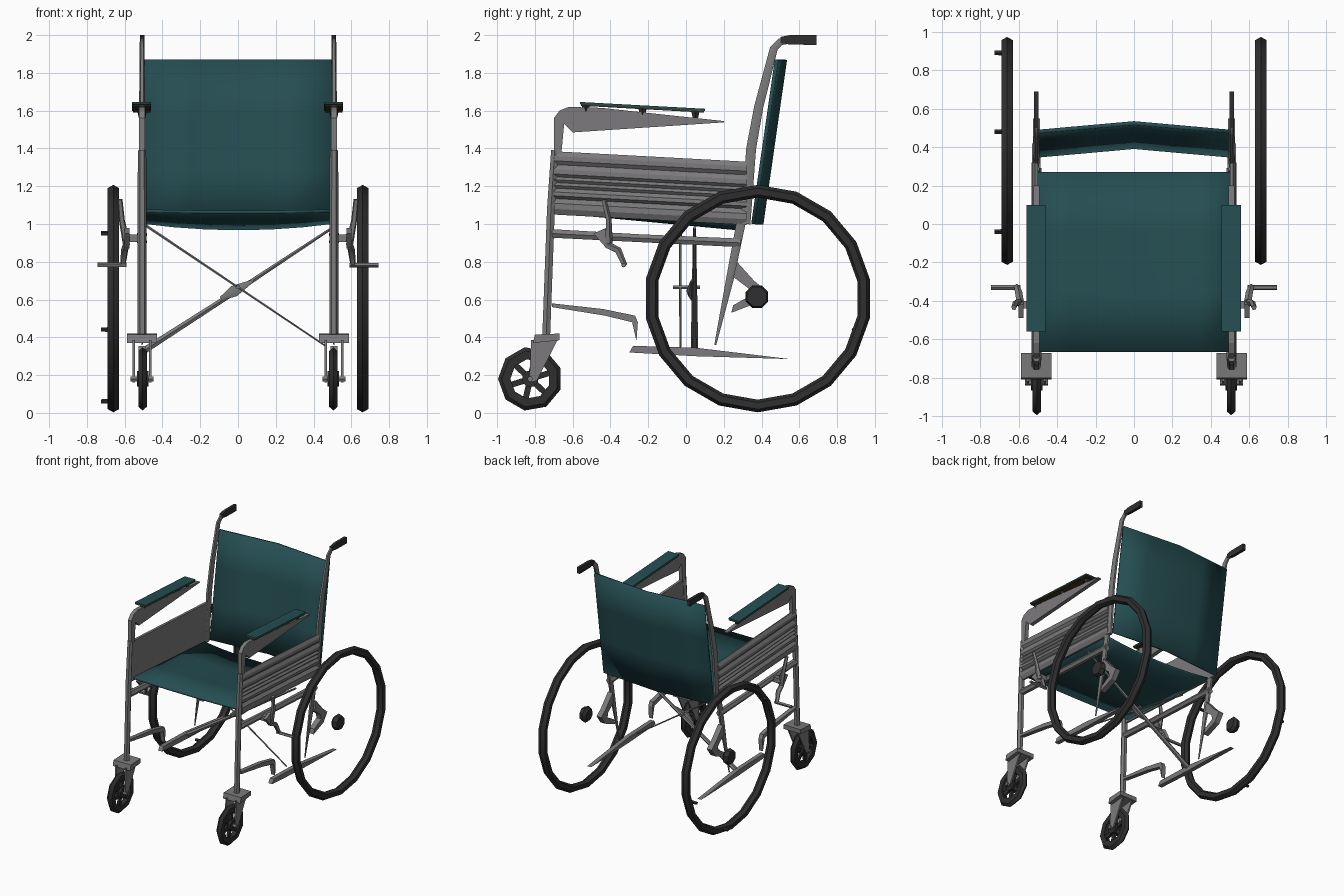
import bpy, bmesh, math
from mathutils import Vector


def material(name, col):
    m = bpy.data.materials.new(name)
    m.diffuse_color = (*col, 1)
    return m


TEAL = material("teal fabric", (0.018, 0.075, 0.083))
GREY = material("grey metal", (0.20, 0.195, 0.20))
DARK = material("dark rubber", (0.028, 0.028, 0.028))
BROWN = material("brown wood", (0.05, 0.032, 0.012))


def finish(name, bm, mat, smooth=True):
    bmesh.ops.recalc_face_normals(bm, faces=bm.faces)
    me = bpy.data.meshes.new(name)
    bm.to_mesh(me)
    bm.free()
    me.materials.append(mat)
    ob = bpy.data.objects.new(name, me)
    bpy.context.collection.objects.link(ob)
    if smooth:
        bpy.context.view_layer.objects.active = ob
        ob.select_set(True)
        bpy.ops.object.shade_smooth_by_angle(angle=math.radians(40))
        ob.select_set(False)
    return ob


def loft(bm, rings, cap=True, loop=False):
    vs = [[bm.verts.new(p) for p in r] for r in rings]
    n = len(vs[0])
    for i in range(len(vs) if loop else len(vs) - 1):
        a, b = vs[i], vs[(i + 1) % len(vs)]
        for k in range(n):
            bm.faces.new((a[k], a[(k + 1) % n], b[(k + 1) % n], b[k]))
    if cap and not loop:
        bm.faces.new(vs[0])
        bm.faces.new(vs[-1])


def tube(name, pts, mat=GREY, sides=6, squash=1.0):
    """Tapered tube through points (x, y, z, radius); squash narrows it sideways."""
    ps = [Vector(p[:3]) for p in pts]
    rings = []
    for i, p in enumerate(ps):
        t = (ps[min(i + 1, len(ps) - 1)] - ps[max(i - 1, 0)]).normalized()
        ref = Vector((1, 0, 0)) if abs(t.x) < 0.6 else Vector((0, 1, 0))
        n = t.cross(ref).normalized()
        b = n.cross(t)
        ring = []
        for k in range(sides):
            a = 2 * math.pi * (k + 0.5) / sides
            ring.append(p + pts[i][3] * (n * math.cos(a) + b * math.sin(a) * squash))
        rings.append(ring)
    bm = bmesh.new()
    loft(bm, rings)
    return finish(name, bm, mat)


def prism(name, yz, x0, x1, mat=GREY):
    """Side outline in y, z given a width in x."""
    bm = bmesh.new()
    loft(bm, [[(x, y, z) for y, z in yz] for x in (x0, x1)])
    return finish(name, bm, mat, False)


def lathe(name, c, profile, sides, mat, loop=True):
    """Turn a closed (x offset, radius) profile round the x axis."""
    rings = []
    for k in range(sides):
        a = 2 * math.pi * (k + 0.5) / sides
        rings.append([(c[0] + dx, c[1] + r * math.cos(a), c[2] + r * math.sin(a)) for dx, r in profile])
    bm = bmesh.new()
    loft(bm, rings, loop=loop)
    return finish(name, bm, mat)


def sheet(name, f, nu, nv, thick):
    bm = bmesh.new()
    g = [[bm.verts.new(f(i / nu, j / nv)) for j in range(nv + 1)] for i in range(nu + 1)]
    for i in range(nu):
        for j in range(nv):
            bm.faces.new((g[i][j], g[i + 1][j], g[i + 1][j + 1], g[i][j + 1]))
    ob = finish(name, bm, TEAL)
    mod = ob.modifiers.new("thickness", "SOLIDIFY")
    mod.thickness = thick
    mod.offset = 0
    return ob


# Fabric seat and backrest, both sagging in the middle
sheet("seat", lambda u, v: (-0.51 + 1.025 * u, -0.665 + 0.935 * v,
                            1.07 - 0.06 * v - 0.14 * (0.2 + 0.8 * v) * u * (1 - u)), 6, 3, 0.016)
sheet("backrest", lambda u, v: (-0.505 + 1.01 * u,
                                0.355 + 0.125 * v + 0.045 * (1 - abs(2 * u - 1)),
                                1.0 + 0.87 * v), 4, 3, 0.02)

for s in (-1, 1):
    side = "left" if s < 0 else "right"
    X = 0.508 * s

    # Drive wheel tyre and hub
    lathe(side + "_drive_tyre", (0.66 * s, 0.38, 0.605),
          [(-0.03, 0.585), (0, 0.602), (0.03, 0.585), (0.028, 0.55), (0, 0.535), (-0.028, 0.55)],
          18, DARK)
    tube(side + "_drive_hub", [(0.63 * s, 0.375, 0.615, 0.045), (0.65 * s, 0.375, 0.615, 0.065),
                               (0.685 * s, 0.375, 0.615, 0.055)], DARK, 8)

    # Caster wheel with spokes
    c = (0.505 * s, -0.825, 0.18)
    lathe(side + "_caster_tyre", c, [(-0.022, 0.15), (0, 0.17), (0.022, 0.15), (0.02, 0.105), (-0.02, 0.105)],
          9, DARK)
    tube(side + "_caster_hub", [(c[0] - 0.03, c[1], c[2], 0.045), (c[0] + 0.03, c[1], c[2], 0.045)], DARK, 8)
    for k in range(6):
        a = math.pi * k / 3 + 0.3
        tube(side + "_caster_spoke", [(*c, 0.022), (c[0], c[1] + 0.12 * math.cos(a), c[2] + 0.12 * math.sin(a), 0.022)],
             DARK, 4, 0.6)

    # Caster fork: crown plate and two tapering cheeks
    prism(side + "_fork_crown", [(-0.81, 0.37), (-0.80, 0.415), (-0.67, 0.42), (-0.67, 0.385)],
          X - 0.08, X + 0.08)
    for d in (-1, 1):
        prism(side + "_fork_cheek", [(-0.82, 0.385), (-0.68, 0.385), (-0.79, 0.17), (-0.83, 0.16)],
              X + d * 0.038, X + d * 0.05)
    tube(side + "_caster_axle", [(X - 0.06, c[1], c[2], 0.015), (X + 0.06, c[1], c[2], 0.015)])

    # Front leg, rear leg and push handle
    tube(side + "_front_leg", [(X, -0.74, 0.41, 0.024), (X, -0.715, 1.08, 0.024), (X, -0.695, 1.39, 0.022)])
    tube(side + "_rear_leg", [(X, 0.29, 1.0, 0.028), (X, 0.235, 0.72, 0.024), (X, 0.155, 0.36, 0.006)], squash=0.6)
    tube(side + "_back_post", [(X, 0.315, 1.0, 0.03), (X, 0.345, 1.4, 0.03), (X, 0.385, 1.62, 0.028),
                               (X, 0.465, 1.93, 0.024), (X, 0.50, 1.965, 0.022), (X, 0.55, 1.972, 0.02)],
         squash=0.55)
    prism(side + "_hand_grip", [(0.50, 1.958), (0.50, 1.99), (0.55, 2.0), (0.69, 2.0), (0.69, 1.948), (0.55, 1.95)],
          X - 0.012, X + 0.012, DARK)

    # Ribbed side panel: wavy outside, flat inside, sloping gently to the back
    prof = [(0.500, 1.05), (0.500, 1.38), (0.515, 1.385), (0.53, 1.36), (0.53, 1.335), (0.515, 1.315),
            (0.53, 1.29), (0.53, 1.265), (0.515, 1.25), (0.528, 1.235), (0.515, 1.22), (0.528, 1.205),
            (0.515, 1.19), (0.53, 1.17), (0.53, 1.15), (0.512, 1.135), (0.532, 1.11), (0.532, 1.08), (0.515, 1.05)]
    bm = bmesh.new()
    loft(bm, [[(s * x, y, z - dz) for x, z in prof] for y, dz in ((-0.70, 0), (0.32, 0.055))])
    finish(side + "_side_panel", bm, GREY, False)

    # Arm support, pad and pad posts
    prism(side + "_arm_support", [(-0.70, 1.37), (-0.70, 1.56), (-0.67, 1.60), (-0.62, 1.62), (-0.45, 1.615),
                                  (0.2, 1.545), (0.2, 1.538), (-0.60, 1.485), (-0.645, 1.53), (-0.66, 1.37)],
          X - 0.016, X + 0.016)
    prism(side + "_arm_pad", [(-0.56, 1.634), (-0.56, 1.646), (0.10, 1.61), (0.10, 1.598)],
          X - 0.052, X + 0.048, TEAL)
    prism(side + "_arm_pad_base", [(-0.555, 1.626), (-0.555, 1.634), (0.095, 1.598), (0.095, 1.59)],
          X - 0.048, X + 0.044, BROWN)
    for y in (-0.53, -0.23, 0.05):
        z = 1.63 - 0.055 * (y + 0.56)
        tube(side + "_pad_post", [(X, y, z - 0.055, 0.012), (X, y, z, 0.025)], DARK)

    # Lower side rails
    tube(side + "_middle_rail", [(X, -0.71, 0.95, 0.026), (X, -0.25, 0.925, 0.024), (X, 0.29, 0.90, 0.026)])
    prism(side + "_lower_rail", [(-0.71, 0.56), (-0.71, 0.58), (-0.44, 0.55), (-0.27, 0.515), (-0.255, 0.48),
                                 (-0.262, 0.38), (-0.285, 0.48), (-0.43, 0.515)], X - 0.018, X + 0.018)
    prism(side + "_bottom_rail", [(-0.30, 0.32), (-0.28, 0.355), (0.05, 0.345), (0.55, 0.285), (0.05, 0.30)],
          X - 0.018, X + 0.018)

    # Wheel axle bracket
    prism(side + "_axle_bracket", [(0.27, 0.80), (0.36, 0.70), (0.42, 0.65), (0.37, 0.58), (0.24, 0.53),
                                   (0.25, 0.57), (0.34, 0.62), (0.33, 0.66), (0.25, 0.72)],
          X - 0.022, X + 0.022)

    # Brake: clamp, lever and shoe bar
    tube(side + "_brake_clamp", [(0.51 * s, -0.42, 0.925, 0.028), (0.60 * s, -0.42, 0.925, 0.03)], sides=4)
    prism(side + "_brake_body", [(-0.49, 0.95), (-0.42, 0.98), (-0.39, 0.92), (-0.42, 0.87)], 0.575 * s, 0.60 * s)
    tube(side + "_brake_lever", [(0.625 * s, -0.435, 1.13, 0.014), (0.615 * s, -0.41, 1.02, 0.016),
                                 (0.59 * s, -0.41, 0.90, 0.022)], sides=5)
    tube(side + "_brake_arm", [(0.59 * s, -0.42, 0.89, 0.02), (0.60 * s, -0.36, 0.86, 0.02),
                               (0.61 * s, -0.325, 0.78, 0.015)], sides=5)
    tube(side + "_brake_shoe", [(0.59 * s, -0.33, 0.783, 0.013), (0.745 * s, -0.33, 0.783, 0.013)], sides=5)

# Folding cross brace with its pivot
tube("cross_brace_thick", [(0.50, 0.045, 0.98, 0.008), (0, 0.045, 0.65, 0.014), (-0.49, 0.045, 0.335, 0.02)])
tube("cross_brace_thin", [(-0.50, -0.03, 1.0, 0.008), (0.47, -0.03, 0.35, 0.005)])
tube("cross_pivot_plate", [(-0.09, 0.03, 0.605, 0.012), (-0.02, 0.02, 0.645, 0.035), (0.08, 0.03, 0.70, 0.008)], squash=0.5)
tube("cross_pivot_bolt", [(0, -0.07, 0.665, 0.012), (0, 0.075, 0.665, 0.012)])

# Remaining hand rim studs on the left wheel
for y, z in ((0.89, 0.44), (0.48, 0.06), (-0.04, 0.95)):
    tube("rim_stud", [(-0.68, y, z, 0.014), (-0.725, y, z, 0.012)], DARK, 5)
